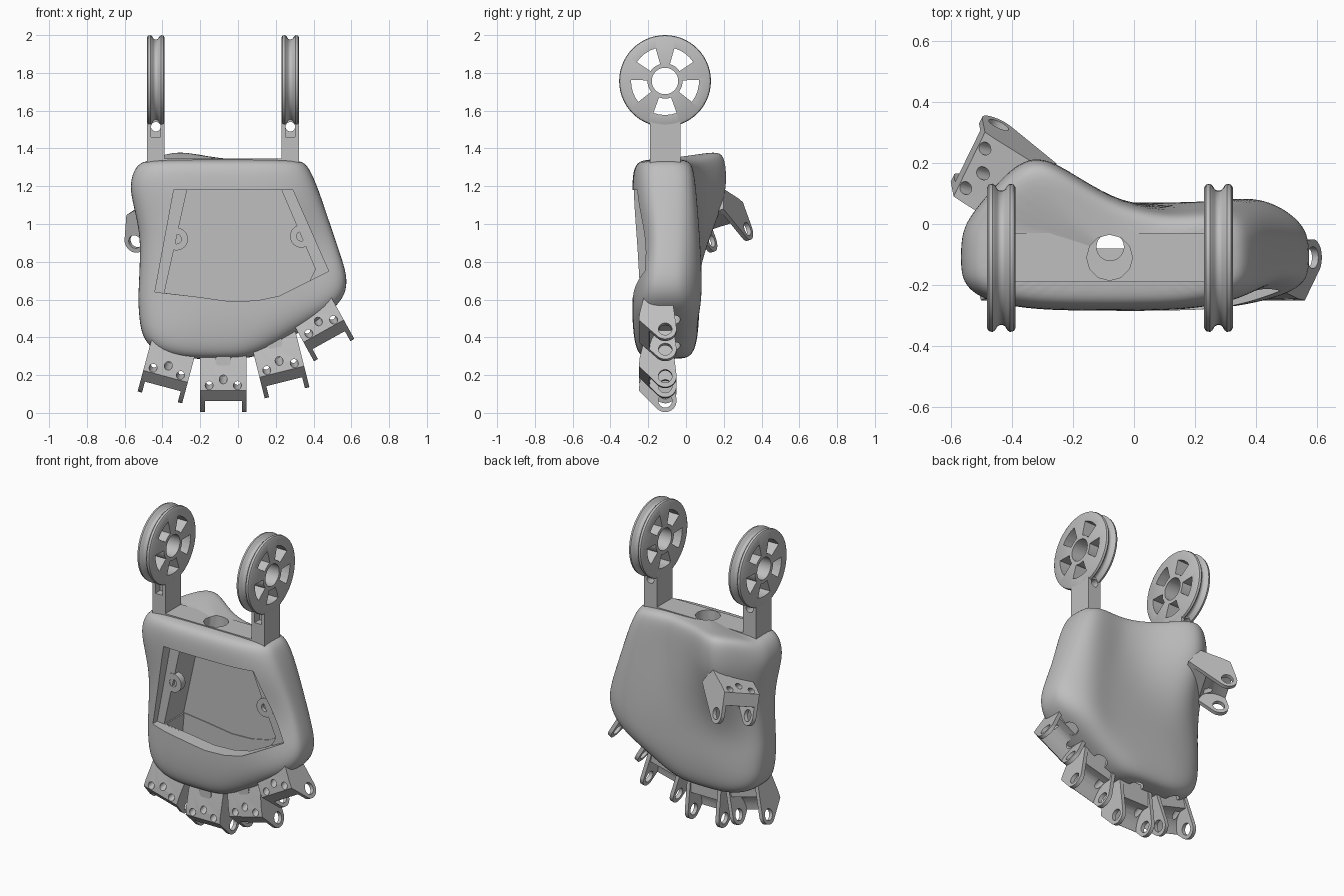
import bpy, bmesh, math
from math import cos, sin, pi, exp, radians
from mathutils import Matrix, Vector

cube = bpy.data.objects.get("Cube")
if cube:
    bpy.data.objects.remove(cube, do_unlink=True)

GREY = bpy.data.materials.new("plain_grey")
GREY.use_nodes = True
GREY.diffuse_color = (0.52, 0.52, 0.52, 1)
GREY.node_tree.nodes["Principled BSDF"].inputs["Base Color"].default_value = (0.52, 0.52, 0.52, 1)


def make(name, bm):
    bmesh.ops.recalc_face_normals(bm, faces=bm.faces)
    mesh = bpy.data.meshes.new(name)
    bm.to_mesh(mesh)
    bm.free()
    mesh.materials.append(GREY)
    ob = bpy.data.objects.new(name, mesh)
    bpy.context.collection.objects.link(ob)
    return ob


def prism(name, pts, a, b, axis, matrix=None):
    """Extrude a 2D outline from a to b along x, y or z."""
    place = {"x": lambda p, d: (d, p[0], p[1]),
             "y": lambda p, d: (p[0], d, p[1]),
             "z": lambda p, d: (p[0], p[1], d)}[axis]
    bm = bmesh.new()
    ends = [[bm.verts.new(place(p, d)) for p in pts] for d in (a, b)]
    bridge(bm, ends)
    for ring in ends:
        bm.faces.new(ring)
    ob = make(name, bm)
    if matrix:
        ob.matrix_world = matrix
    return ob


def bridge(bm, rings):
    for r0, r1 in zip(rings, rings[1:]):
        for i in range(len(r0)):
            j = (i + 1) % len(r0)
            bm.faces.new((r0[i], r0[j], r1[j], r1[i]))


def circle(u, v, r, n=24):
    return [(u + r * cos(2 * pi * i / n), v + r * sin(2 * pi * i / n)) for i in range(n)]


def box(name, x0, x1, y0, y1, z0, z1):
    return prism(name, [(x0, y0), (x1, y0), (x1, y1), (x0, y1)], z0, z1, "z")


def finish(ob, cutters=(), angle=35):
    """Cut, bake the modifiers and smooth the shading."""
    for c in cutters:
        c.hide_render = True
        m = ob.modifiers.new("cut", "BOOLEAN")
        m.operation, m.solver, m.object = "DIFFERENCE", "EXACT", c
    bpy.context.view_layer.update()
    dg = bpy.context.evaluated_depsgraph_get()
    baked = bpy.data.meshes.new_from_object(ob.evaluated_get(dg))
    ob.modifiers.clear()
    ob.data = baked
    for c in cutters:
        bpy.data.objects.remove(c, do_unlink=True)
    bpy.ops.object.select_all(action="DESELECT")
    ob.select_set(True)
    bpy.context.view_layer.objects.active = ob
    bpy.ops.object.shade_smooth_by_angle(angle=radians(angle))
    return ob


# Hinge frames of the four fingers
FINGERS = {name: Matrix.Translation((x, -.11, z)) @ Matrix.Rotation(radians(-tilt), 4, "Y")
           for name, x, z, tilt in (("little", -.398, .14, -15), ("ring", -.078, .064, 0),
                                    ("middle", .245, .165, 14), ("index", .48, .385, 29))}


# Palm shell: stacked rounded sections with a swelling behind the thumb
def hump(v, centre, width):
    return exp(-((v - centre) / width) ** 2)


def ramp(z):
    t = min(1, max(0, (z - 0.65) / 0.6))
    return t * t * (3 - 2 * t)


def back(x, z):
    return 0.07 + 0.035 * hump(x, .42, .14) + ramp(z) * (0.17 * hump(x, -.33, .18) - 0.03 * hump(x, .1, .16))


def front(x, z):
    return -0.285 + 0.06 * hump(x, .47, .18) * hump(z, .9, .2)


def power(v, p=0.62):
    return math.copysign(abs(v) ** p, v)


# height, left edge, right edge, depth factor
ROWS = [(.285, -.28, .02, .5), (.30, -.38, .10, .75), (.35, -.475, .2, .9), (.43, -.515, .33, .97),
        (.52, -.525, .47, 1), (.6, -.53, .56, 1), (.7, -.525, .585, 1), (.82, -.52, .55, 1),
        (.95, -.52, .505, 1), (1.1, -.555, .455, 1), (1.2, -.575, .42, 1), (1.28, -.555, .385, .97),
        (1.325, -.52, .355, .85), (1.343, -.46, .3, .6)]
MID, N = -0.11, 40
bm = bmesh.new()
rings = []
for z, xl, xr, k in ROWS:
    ring = []
    for i in range(N):
        t = 2 * pi * i / N
        x = (xl + xr) / 2 + (xr - xl) / 2 * power(cos(t))
        reach = back(x, z) - MID if sin(t) > 0 else MID - front(x, z)
        y = MID + k * reach * power(sin(t))
        lift = 0.35 * max(0, y) * ramp(z) if z > 1.25 else 0
        ring.append(bm.verts.new((x, y, z + lift)))
    rings.append(ring)
bridge(bm, rings)
bm.faces.new(rings[0])
bm.faces.new(rings[-1])
palm = make("palm_shell", bm)
sub = palm.modifiers.new("smooth", "SUBSURF")
sub.levels = sub.render_levels = 2

opening = [(-.34, 1.18), (.29, 1.18), (.48, .75), (.22, .62), (.1, .595), (-.04, .59), (-.22, .615), (-.44, .64)]
well = [(-.27, 1.18), (.23, 1.18), (.41, .76), (.38, .7), (.22, .62), (.1, .595), (-.04, .59), (-.22, .615), (-.39, .635)]
hollow = [(-.38, .66), (0, .7), (.37, .71), (.25, .53), (.1, .42), (-.04, .39), (-.3, .39), (-.4, .43)]


def top_hole():
    return prism("hole_cutter", circle(-.08, -.11, .075, 12), 1.1, 1.45, "z")


# Openings, with a cord tunnel down to each finger
finish(palm, [prism("opening_cutter", opening, -.5, -.2, "y"),
              prism("well_cutter", well, -.5, 0, "y"),
              prism("hollow_cutter", hollow, -.19, -.005, "y"),
              top_hole()]
       + [prism("tunnel_cutter", circle(0, .035, .045), .1, .42, "z", m) for m in FINGERS.values()])

# Screw bosses beside the opening
for side, x, z in (("right", -.325, .92), ("left", .335, .935)):
    boss = prism(side + "_screw_boss", circle(x, z, .06), -.203, -.16, "y")
    finish(boss, [prism("screw_cutter", circle(x, z, .025), -.3, -.18, "y")])

# Top bridge between the pulley arms
finish(box("top_bridge", -.45, .29, -.19, -.03, 1.2, 1.347), [top_hole()])

# Pulleys and their arms
RIM = [(-.047, .07), (-.047, .23), (-.041, .24), (-.028, .243), (-.02, .237), (-.012, .224), (-.004, .22)]
RIM += [(-x, r) for x, r in reversed(RIM)]
AXLE_Y, AXLE_Z = -.111, 1.757
for side, cx in (("right", -.435), ("left", .277)):
    bm = bmesh.new()
    turns = [[bm.verts.new((cx + x, AXLE_Y + r * cos(a), AXLE_Z + r * sin(a))) for x, r in RIM]
             for a in (2 * pi * i / 56 for i in range(56))]
    bridge(bm, turns + turns[:1])
    pulley = make(side + "_pulley", bm)
    cutters = []
    for s in range(5):
        mid = -pi / 2 + s * 2 * pi / 5
        sweep = [radians(d) for d in (-20, -10, 0, 10, 20)]
        pts = [(.18, mid + a) for a in sweep] + [(.093, mid - a) for a in sweep]
        pts = [(AXLE_Y + r * cos(a), AXLE_Z + r * sin(a)) for r, a in pts]
        cutters.append(prism("window_cutter", pts, cx - .1, cx + .1, "x"))
    cutters.append(prism("cord_cutter", circle(cx, 1.515, .025), -.4, .2, "y"))
    finish(pulley, cutters)
    arm = box(side + "_pulley_arm", cx - .047, cx + .047, -.19, -.03, 1.2, 1.57)
    finish(arm, [prism("cord_cutter", circle(cx, 1.515, .025), -.4, .2, "y"),
                 box("slot_cutter", cx - .025, cx + .025, -.3, -.14, 1.46, 1.52)])

# Finger hinge brackets, built around the hinge axis
SIDE = [(-.14, .055), (-.135, .1), (-.10, .25), (.03, .25)]
SIDE += [(.06 * cos(a), .06 * sin(a)) for a in (radians(10 - 14 * i) for i in range(11))]
CHANNEL = [(-.2, -.1), (-.2, 0)]
CHANNEL += [(-.083 * cos(a), .12 * sin(a)) for a in (radians(15 * i) for i in range(7))]
CHANNEL += [(.03, .12), (.03, .3), (.2, .3), (.2, -.1)]


def bracket(name, matrix):
    ob = prism(name, SIDE, -.122, .122, "x")
    cuts = [prism("channel_cutter", CHANNEL, -.098, .098, "x"),
            prism("pin_cutter", circle(0, 0, .036), -.2, .2, "x")]
    cuts += [prism("screw_cutter", circle(0, 0, .021, 16), -.1, .13, "y",
                   Matrix.Translation((x, -.14, z)) @ Matrix.Rotation(radians(18), 4, "X"))
             for x, z in ((-.075, .08), (0, .11), (.075, .08))]
    finish(ob, cuts)
    knob = finish(prism(name + "_knob", circle(0, .215, .042), -.115, -.04, "y"))
    for part in (ob, knob):
        part.matrix_world = matrix


for name, frame in FINGERS.items():
    bracket(name + "_finger_bracket", frame)

# Thumb bracket, slanted out of the back
across = Vector((-.42, -.86, -.28)).normalized()
up = Vector((.72, -.43, .54))
up = (up - across * up.dot(across)).normalized()
depth = up.cross(across)
turn = Matrix((across, depth, up)).transposed().to_4x4()
bracket("thumb_bracket", Matrix.Translation((-.495, .22, .94)) @ turn)
